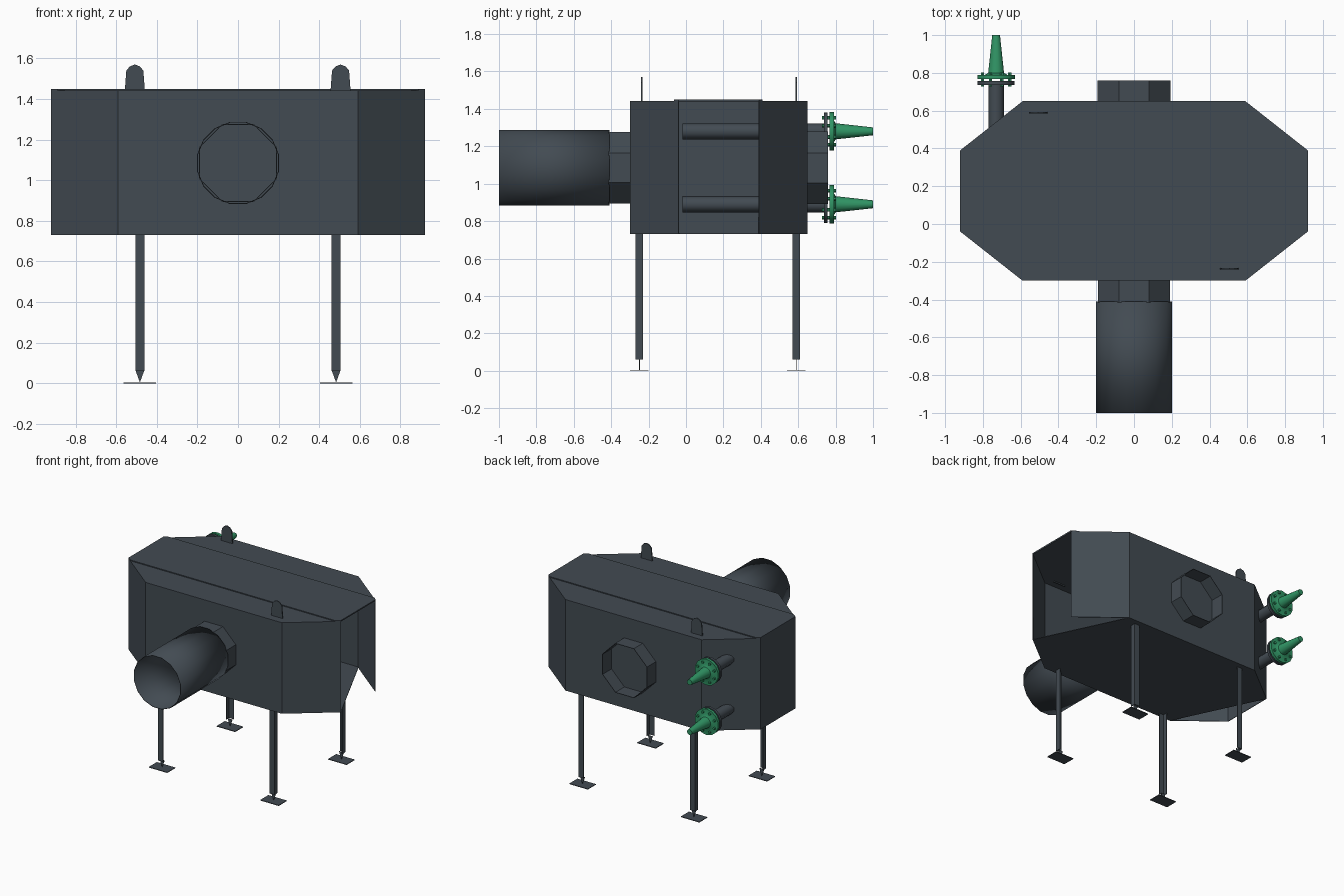
import bpy, bmesh, math
from mathutils import Vector

if "Cube" in bpy.data.objects:
    bpy.data.objects.remove(bpy.data.objects["Cube"])

green = bpy.data.materials.new("green_paint")
green.diffuse_color = (0.03, 0.30, 0.13, 1)
green.use_nodes = True
green.node_tree.nodes["Principled BSDF"].inputs["Base Color"].default_value = green.diffuse_color
dark = bpy.data.materials.new("dark_steel")
dark.diffuse_color = (0.055, 0.07, 0.085, 1)
dark.use_nodes = True
dark.node_tree.nodes["Principled BSDF"].inputs["Base Color"].default_value = dark.diffuse_color


def mesh_obj(name, verts, faces, mat=dark, thick=0, smooth=False):
    me = bpy.data.meshes.new(name)
    me.from_pydata(verts, [], faces)
    me.materials.append(mat)
    ob = bpy.data.objects.new(name, me)
    bpy.context.collection.objects.link(ob)
    if thick:
        m = ob.modifiers.new("thickness", 'SOLIDIFY')
        m.thickness, m.offset = thick, -1
    if smooth:
        bpy.ops.object.select_all(action='DESELECT')
        ob.select_set(True)
        bpy.context.view_layer.objects.active = ob
        bpy.ops.object.shade_smooth_by_angle(angle=math.radians(40))
    return ob


def lathe_y(name, x, z, rings, n, mat=dark, caps=True, thick=0, turn=0.5):
    """Rings of (y, radius) around an axis parallel to y, y increasing."""
    v, f = [], []
    for y, r in rings:
        for i in range(n):
            a = 2 * math.pi * (i + turn) / n
            v.append((x + r * math.cos(a), y, z + r * math.sin(a)))
    for k in range(len(rings) - 1):
        for i in range(n):
            j = (i + 1) % n
            f.append((k*n + i, k*n + n + i, k*n + n + j, k*n + j))
    if caps:
        f.append(tuple(range(n)))
        f.append(tuple(reversed(range(len(v) - n, len(v)))))
    return mesh_obj(name, v, f, mat, thick, n > 9)


def box(name, x0, x1, y0, y1, z0, z1, mat=dark):
    v = [(x, y, z) for z in (z0, z1) for x, y in ((x0, y0), (x1, y0), (x1, y1), (x0, y1))]
    f = [(3, 2, 1, 0), (4, 5, 6, 7)] + [(i, (i+1) % 4, 4 + (i+1) % 4, 4 + i) for i in range(4)]
    return mesh_obj(name, v, f, mat)


# Tank shell: octagonal plan, right end open, floor without two corner triangles
Z0, Z1 = 0.73, 1.443
plan = [(-0.59, -0.30), (0.59, -0.30), (0.92, -0.04), (0.92, 0.39),
        (0.59, 0.65), (-0.59, 0.65), (-0.92, 0.39), (-0.92, -0.04)]
verts = [(x, y, Z0) for x, y in plan] + [(x, y, Z1) for x, y in plan]
walls = [(i, (i+1) % 8, 8 + (i+1) % 8, 8 + i) for i in range(8)]
mesh_obj("tank_front_wall", verts[:2] + verts[8:10], [(0, 1, 3, 2)])
mesh_obj("tank_shell", verts, [w for i, w in enumerate(walls) if i not in (0, 2)]
         + [tuple(range(8, 16))], thick=0.005)
floor = [plan[i] for i in (0, 1, 2, 4, 5, 6)]
mesh_obj("tank_floor", [(x, y, Z0) for x, y in floor], [tuple(reversed(range(6)))], thick=0.005)

# Raised middle strip of the roof
strip = [(-0.888, -0.065), (0.888, -0.065), (0.92, -0.04), (0.92, 0.39),
         (0.895, 0.41), (-0.895, 0.41), (-0.92, 0.39), (-0.92, -0.04)]
mesh_obj("roof_strip", [(x, y, 1.45) for x, y in strip], [tuple(range(8))], thick=0.008)

# Large duct through the front, collar and rear stub
lathe_y("front_duct", 0, 1.085, [(-1.0, 0.206), (-0.41, 0.206)], 16, caps=False, thick=0.004)
lathe_y("duct_collar", 0, 1.085, [(-0.415, 0.207), (-0.30, 0.207)], 8, caps=False, thick=0.004)
lathe_y("rear_stub", 0, 1.085, [(0.65, 0.21), (0.76, 0.21)], 8, caps=False, thick=0.004)

# Two side pipes with flanges, bolts and green nozzles
for tag, z in (("upper", 1.28), ("lower", 0.89)):
    x = -0.73
    lathe_y(tag + "_pipe", x, z, [(-0.02, 0.043), (0.74, 0.043)], 10)
    lathe_y(tag + "_pipe_flange", x, z, [(0.737, 0.1), (0.757, 0.1)], 14)
    lathe_y(tag + "_nozzle", x, z, [(0.768, 0.102), (0.79, 0.102), (0.79, 0.06), (0.80, 0.043),
                                    (1.0, 0.021)], 14, green)
    for i in range(8):
        a = 2 * math.pi * (i + 0.5) / 8
        lathe_y(tag + "_flange_bolt", x + 0.078 * math.cos(a), z + 0.078 * math.sin(a),
                [(0.728, 0.01), (0.802, 0.01)], 6, green)

# Four angle-iron legs, corner outward, on pointed webs and thin foot plates
for sx in (-1, 1):
    for sy, yc in ((-1, -0.25), (1, 0.59)):
        name = ("front" if sy < 0 else "back") + ("_left" if sx < 0 else "_right")
        xo, xi, yo, yi = sx * 0.505, sx * 0.46, yc + sy * 0.02, yc - sy * 0.02
        t = 0.005
        box(name + "_leg_face", min(xo, xi), max(xo, xi), min(yo, yo - sy*t), max(yo, yo - sy*t), 0.06, Z0)
        box(name + "_leg_side", min(xo, xo - sx*t), max(xo, xo - sx*t), min(yo, yi), max(yo, yi), 0.06, Z0)
        xc = sx * 0.483
        mesh_obj(name + "_foot_web", [(xc - 0.021, yc, 0.062), (xc, yc, 0.004), (xc + 0.021, yc, 0.062)],
                 [(0, 1, 2)], thick=0.003)
        box(name + "_foot", xc - 0.08, xc + 0.08, yc - 0.05, yc + 0.05, 0, 0.005)

# Two lifting lugs on opposite corners of the roof
lug = [(-0.05, 1.43), (0.05, 1.43), (0.042, 1.54), (0.025, 1.56), (0, 1.57), (-0.025, 1.56), (-0.042, 1.54)]
for tag, x, y in (("back", -0.508, 0.59), ("front", 0.505, -0.236)):
    mesh_obj(tag + "_lifting_lug", [(x + u, y - 0.004, w) for u, w in lug], [tuple(range(7))], thick=0.008)
